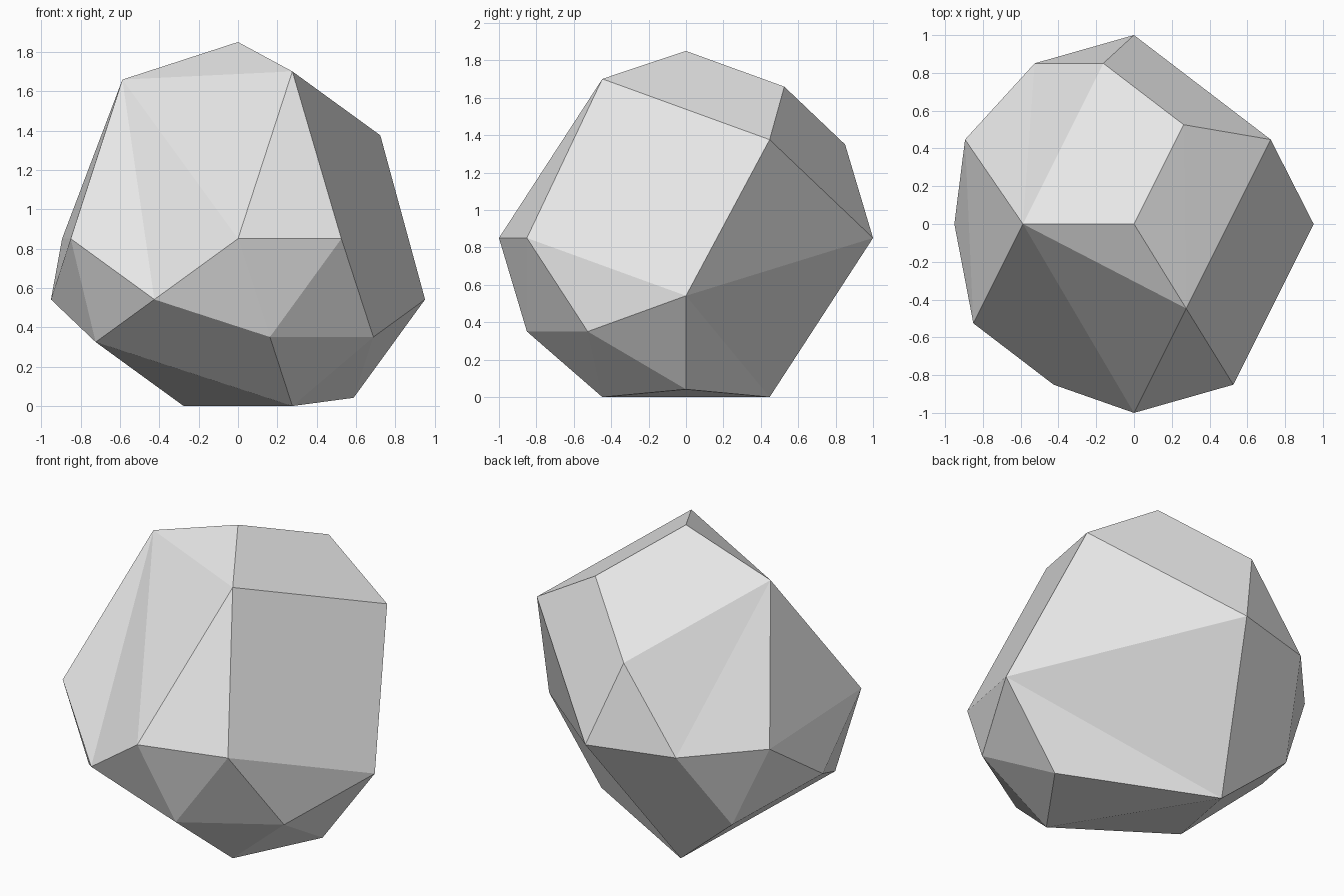
import bpy, bmesh
from math import sin, cos, sqrt, radians

cube = bpy.data.objects.get("Cube")
if cube:
    bpy.data.objects.remove(cube, do_unlink=True)

# Levels of an icosphere whose poles lie on the y axis
POLE, CAP, MID, RING, EQUATOR = 1.0, 0.8507, 0.5257, 0.4472, 0.0
LIFT = CAP  # raises the lowest corners to the ground

# Corners kept on each level, with the angle around the y axis
levels = [
    (POLE, dict(K=0)),
    (CAP, dict(M=180, L=108)),
    (MID, dict(J=72, P=216)),
    (RING, dict(N=180, F=36, Q=252)),
    (EQUATOR, dict(T=90, A=126, O=198, R=306, G=342)),
    (-RING, dict(E=72, S=288, U=216)),
    (-MID, dict(D=180, H=324)),
    (-CAP, dict(I=0, V=288, C=216)),
    (-POLE, dict(B=0)),
]

# Facets, each a fan around its first corner
facets = """ATEBCD ATJLMN DANOUC GFKQR IEFGH HGRSVI VIBC EFJT EIB KLM
            JFKL KMPQ MNP NOP USQ CVSU OPQU RSQ""".split()

bm = bmesh.new()
corner = {}
for y, ring in levels:
    radius = sqrt(max(0.0, 1 - y * y))
    for name, angle in ring.items():
        a = radians(angle)
        corner[name] = bm.verts.new((radius * cos(a), y, radius * sin(a) + LIFT))

for facet in facets:
    hub = facet[0]
    for first, second in zip(facet[1:], facet[2:]):
        bm.faces.new([corner[c] for c in (hub, first, second)])
bmesh.ops.recalc_face_normals(bm, faces=bm.faces[:])

mesh = bpy.data.meshes.new("boulder")
bm.to_mesh(mesh)
bm.free()

# Plain light grey stone, flat shaded
stone = bpy.data.materials.new("light_grey_stone")
stone.use_nodes = True
grey = (0.8, 0.8, 0.8, 1.0)
stone.diffuse_color = grey
for node in stone.node_tree.nodes:
    if node.type == "BSDF_PRINCIPLED":
        node.inputs["Base Color"].default_value = grey
mesh.materials.append(stone)

boulder = bpy.data.objects.new("boulder", mesh)
bpy.context.collection.objects.link(boulder)
